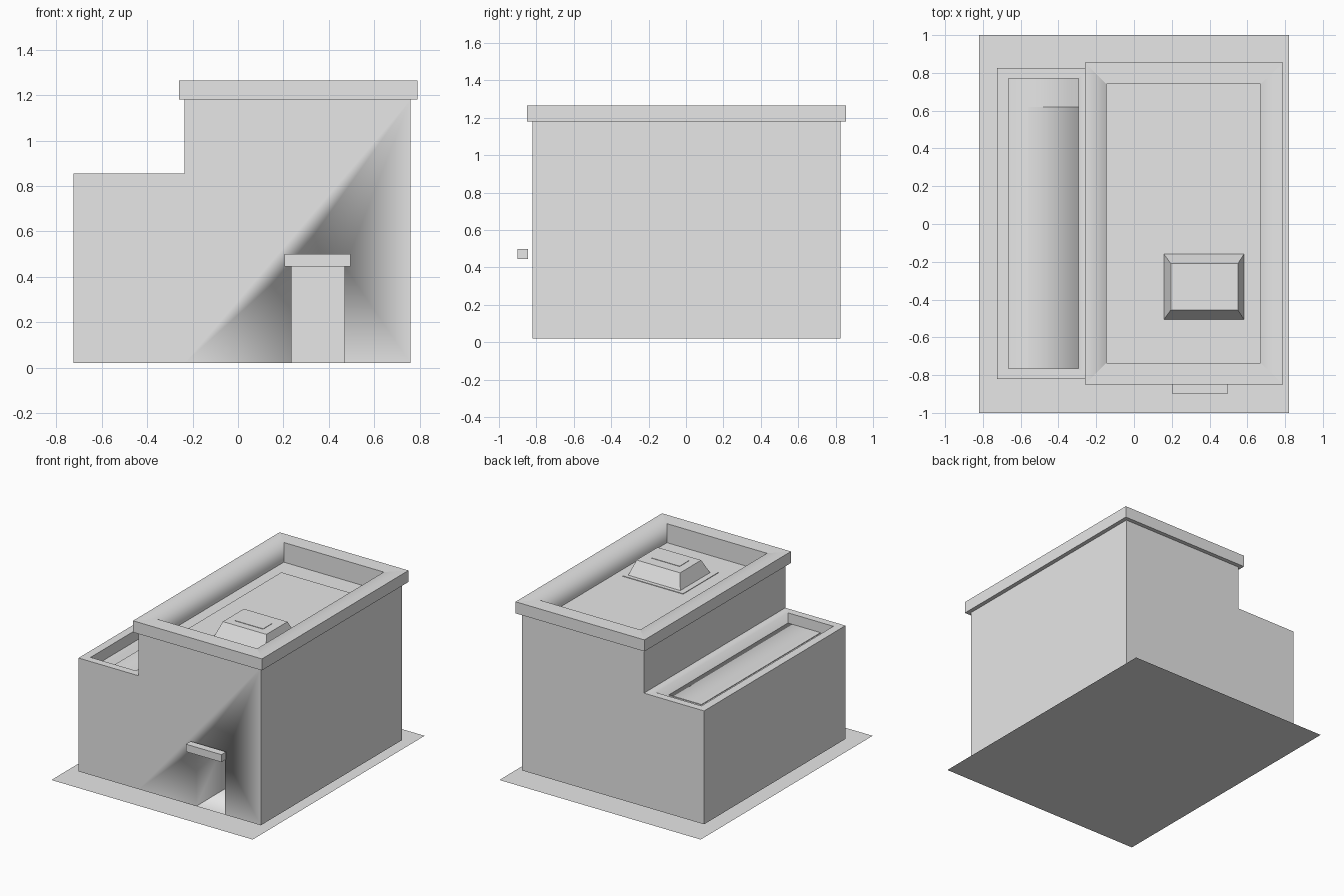
import bpy
import bmesh

# Remove the default cube
cube = bpy.data.objects.get("Cube")
if cube:
    bpy.data.objects.remove(cube, do_unlink=True)

# Single plaster grey
plaster = bpy.data.materials.new("grey_plaster")
plaster.use_nodes = True
GREY = (0.8, 0.8, 0.8, 1)
plaster.diffuse_color = GREY
plaster.node_tree.nodes["Principled BSDF"].inputs["Base Color"].default_value = GREY

RIGHT, LEFT = 1, 3  # side numbers of a rectangle, at high x and low x


def loft(name, levels, soft=()):
    """Closed solid through stacked rectangles (x0, x1, y0, y1) at heights z.
    soft lists (level, side) edges that shade smoothly."""
    bm = bmesh.new()
    rings = []
    for (x0, x1, y0, y1), z in levels:
        corners = ((x0, y0), (x1, y0), (x1, y1), (x0, y1))
        rings.append([bm.verts.new((x, y, z)) for x, y in corners])
    for low, high in zip(rings, rings[1:]):
        for i in range(4):
            j = (i + 1) % 4
            bm.faces.new((low[i], low[j], high[j], high[i]))
    if len(rings) > 1:
        bm.faces.new(rings[0][::-1])
    bm.faces.new(rings[-1])
    for face in bm.faces:
        face.smooth = True
    for edge in bm.edges:
        edge.smooth = False
    for level, side in soft:
        pair = (rings[level][side], rings[level][(side + 1) % 4])
        bm.edges.get(pair).smooth = True
    mesh = bpy.data.meshes.new(name)
    bm.to_mesh(mesh)
    bm.free()
    mesh.materials.append(plaster)
    obj = bpy.data.objects.new(name, mesh)
    bpy.context.collection.objects.link(obj)
    return obj


def plate(name, rect, z, thick=0.005, soft=()):
    return loft(name, [(rect, z), (rect, z + thick)], soft)


# Ground sheet
loft("ground_sheet", [((-0.82, 0.82, -1, 1), 0)])

BASE = 0.02
ROOF, WING_ROOF = 1.12, 0.775

# Tall block with overhanging parapet and sunken roof
walls = (-0.235, 0.76, -0.82, 0.825)
coping = (-0.26, 0.79, -0.85, 0.855)
well = (-0.145, 0.67, -0.735, 0.74)
tall_block = loft("tall_block", [
    (walls, BASE), (walls, 1.18), (coping, 1.18),
    (coping, 1.265), (well, 1.265), (well, ROOF)],
    soft=[(4, LEFT), (4, RIGHT)])

# Doorway cut into the front wall
cutter = loft("doorway_cutter", [
    ((0.235, 0.47, -0.95, -0.42), BASE + 0.001),
    ((0.235, 0.47, -0.95, -0.42), 0.445)])
cutter.hide_render = True
cut = tall_block.modifiers.new("doorway", "BOOLEAN")
cut.operation = "DIFFERENCE"
cut.solver = "EXACT"
cut.object = cutter
bpy.context.view_layer.objects.active = tall_block
bpy.ops.object.modifier_apply(modifier=cut.name)
bpy.data.objects.remove(cutter, do_unlink=True)

# Lower side wing with sunken terrace
wing = (-0.725, -0.235, -0.82, 0.825)
terrace = (-0.665, -0.295, -0.765, 0.77)
loft("side_wing", [
    (wing, BASE), (wing, 0.855), (terrace, 0.855), (terrace, WING_ROOF)],
    soft=[(2, RIGHT), (3, RIGHT)])

# Thin roof coverings
plate("terrace_covering", (-0.56, -0.295, -0.765, 0.62), WING_ROOF, soft=[(1, RIGHT)])
plate("roof_covering", (-0.06, 0.67, -0.735, 0.59), ROOF)

# Roof hatch with flashing and lid panel
plate("hatch_flashing", (0.115, 0.61, -0.54, -0.13), ROOF, 0.009)
loft("roof_hatch", [
    ((0.155, 0.585, -0.51, -0.155), ROOF),
    ((0.195, 0.55, -0.455, -0.21), 1.23)])
plate("hatch_lid", (0.255, 0.485, -0.4, -0.29), 1.23, 0.003)

# Lintel in front of the doorway
beam = (0.205, 0.495, -0.9, -0.845)
loft("door_lintel", [(beam, 0.445), (beam, 0.5)])
